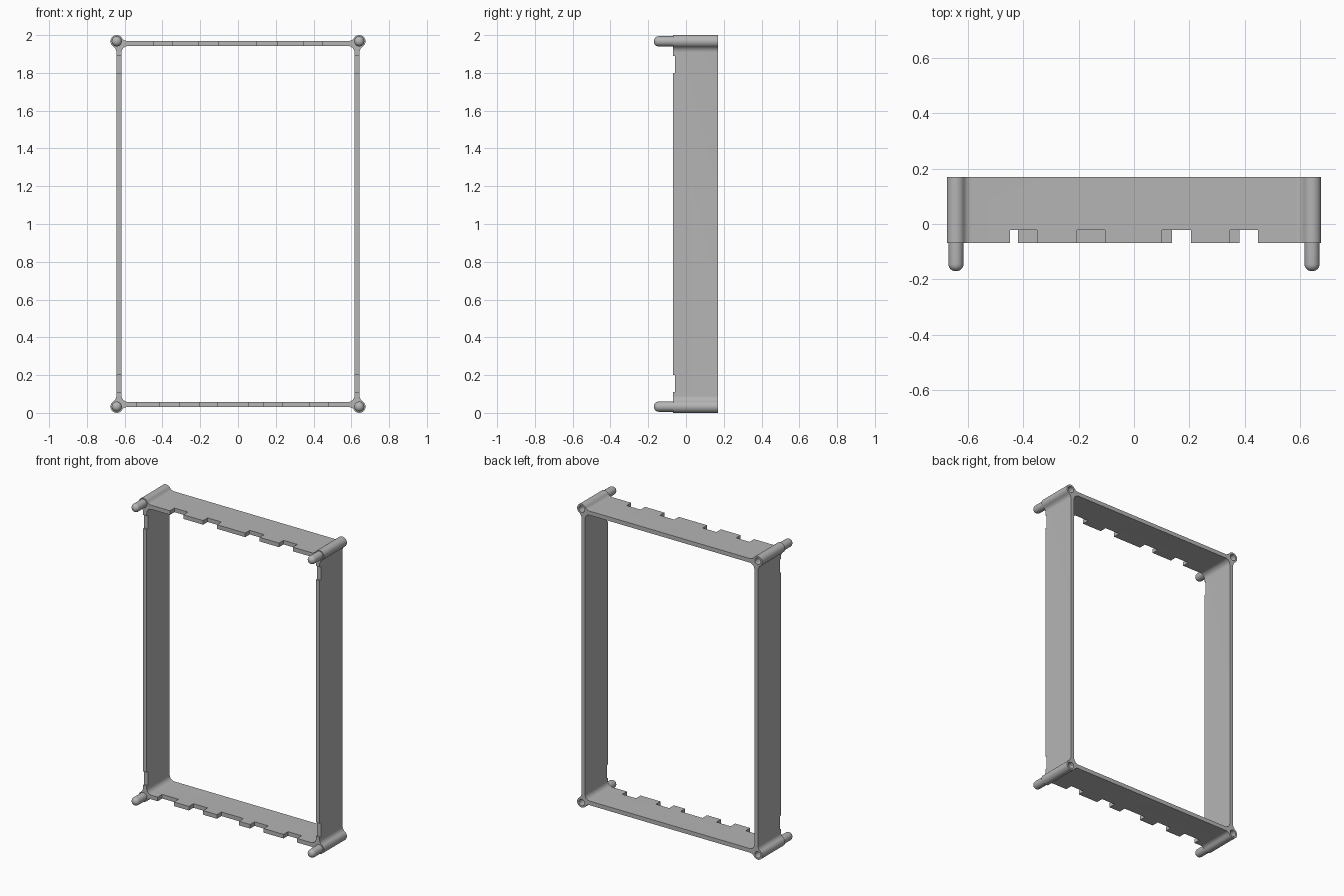
import bpy, bmesh
from math import sin, cos, pi, sqrt, atan2
from mathutils import Matrix, Vector

old = bpy.data.objects.get("Cube")
if old:
    bpy.data.objects.remove(old, do_unlink=True)

BACK, FRONT, TIP = 0.17, -0.069, -0.17
PX, PZ, POST = 0.642, 0.967, 0.033      # post centre (z from mid-height), radius
OUT, THICK, FILLET = 0.002, 0.027, 0.035
MID = 1.0

grey = bpy.data.materials.new("plain grey")
grey.use_nodes = True
grey.diffuse_color = (0.46, 0.46, 0.46, 1)
bsdf = grey.node_tree.nodes["Principled BSDF"]
bsdf.inputs["Base Color"].default_value = grey.diffuse_color


def make_object(name, bm):
    bmesh.ops.recalc_face_normals(bm, faces=bm.faces)
    mesh = bpy.data.meshes.new(name)
    bm.to_mesh(mesh)
    bm.free()
    mesh.materials.append(grey)
    obj = bpy.data.objects.new(name, mesh)
    bpy.context.collection.objects.link(obj)
    return obj


def activate(obj):
    bpy.ops.object.select_all(action='DESELECT')
    obj.select_set(True)
    bpy.context.view_layer.objects.active = obj


def arc(cx, cz, r, a0, a1, n):
    return [(cx + r * cos(a0 + (a1 - a0) * i / n),
             cz + r * sin(a0 + (a1 - a0) * i / n)) for i in range(n + 1)]


def four_corners(quarter):
    """Mirror one corner's outline into a closed loop."""
    loop = []
    for sx, sz in ((1, 1), (-1, 1), (-1, -1), (1, -1)):
        pts = quarter if sx == sz else quarter[::-1]
        loop += [(sx * x, sz * z + MID) for x, z in pts]
    return loop


def box(bm, lo, hi):
    lo, hi = Vector(lo), Vector(hi)
    m = Matrix.Translation((lo + hi) / 2) @ Matrix.Diagonal((*(hi - lo), 1))
    bmesh.ops.create_cube(bm, size=1, matrix=m)


# Outer corner: fillet, round post, fillet
h = OUT + FILLET
along = sqrt((POST + FILLET) ** 2 - h ** 2)
t = atan2(along, h)
outer = (arc(PX + h, PZ - along, FILLET, pi, pi - t, 8)
         + arc(PX, PZ, POST, -t, pi / 2 + t, 24)[1:-1]
         + arc(PX - along, PZ + h, FILLET, t - pi / 2, -pi / 2, 8))
# Inner corner: plain concave round
ix, iz = PX + OUT - THICK, PZ + OUT - THICK
inner = arc(ix - FILLET, iz - FILLET, FILLET, 0, pi / 2, 8)

# Frame ring, extruded front to back
bm = bmesh.new()
edges = []
for loop in (four_corners(outer), four_corners(inner)):
    vs = [bm.verts.new((x, FRONT, z)) for x, z in loop]
    edges += [bm.edges.new((vs[i - 1], vs[i])) for i in range(len(vs))]
bmesh.ops.triangle_fill(bm, use_beauty=True, edges=edges)
ext = bmesh.ops.extrude_face_region(bm, geom=bm.faces[:])
bmesh.ops.translate(bm, vec=(0, BACK - FRONT, 0),
                    verts=[g for g in ext["geom"] if isinstance(g, bmesh.types.BMVert)])
frame = make_object("frame", bm)

# Cutters: front-edge notches and rear sockets
TOP_NOTCHES = ((-0.448, -0.35), (-0.206, -0.105), (0.101, 0.206), (0.347, 0.448))
BOTTOM_NOTCHES = ((-0.537, -0.419), (-0.31, -0.206), (-0.105, 0.055),
                  (0.137, 0.235), (0.38, 0.479))
bm = bmesh.new()
for notches, z in ((TOP_NOTCHES, MID + PZ), (BOTTOM_NOTCHES, MID - PZ)):
    for a, b in notches:
        box(bm, (a, -0.1, z - 0.05), (b, -0.022, z + 0.05))
for sx in (-1, 1):
    for z in (0.11, 1.8):
        box(bm, (sx * PX - 0.05, -0.1, z), (sx * PX + 0.05, FRONT + 0.011, z + 0.09))
    for sz in (-1, 1):
        m = Matrix.Translation((sx * PX, BACK, MID + sz * PZ)) @ Matrix.Rotation(pi / 2, 4, 'X')
        bmesh.ops.create_cone(bm, cap_ends=True, segments=24, radius1=0.021,
                              radius2=0.021, depth=0.22, matrix=m)
cutter = make_object("notch_cutter", bm)
cutter.hide_render = True
mod = frame.modifiers.new("notches", 'BOOLEAN')
mod.operation, mod.solver, mod.object = 'DIFFERENCE', 'EXACT', cutter
activate(frame)
bpy.ops.object.modifier_apply(modifier=mod.name)
bpy.data.objects.remove(cutter, do_unlink=True)
bpy.ops.object.shade_smooth_by_angle(angle=0.5)

# Round-nosed pins on the front of each post
R, NOSE = 0.027, 0.025
profile = [(R, FRONT + 0.01)] + [
    (R - NOSE + NOSE * cos(a), TIP + NOSE - NOSE * sin(a))
    for a in (pi / 2 * i / 6 for i in range(7))] + [(0, TIP)]
for side, sx in (("left", 1), ("right", -1)):
    for level, sz in (("upper", 1), ("lower", -1)):
        bm = bmesh.new()
        vs = [bm.verts.new((r, y, 0)) for r, y in profile]
        es = [bm.edges.new(p) for p in zip(vs, vs[1:])]
        bmesh.ops.spin(bm, geom=vs + es, cent=(0, 0, 0), axis=(0, 1, 0),
                       angle=2 * pi, steps=24)
        bmesh.ops.remove_doubles(bm, verts=bm.verts, dist=0.0001)
        bmesh.ops.holes_fill(bm, edges=bm.edges)
        bmesh.ops.translate(bm, verts=bm.verts, vec=(sx * PX, 0, MID + sz * PZ))
        pin = make_object(f"{level}_{side}_pin", bm)
        activate(pin)
        bpy.ops.object.shade_smooth_by_angle(angle=0.6)
